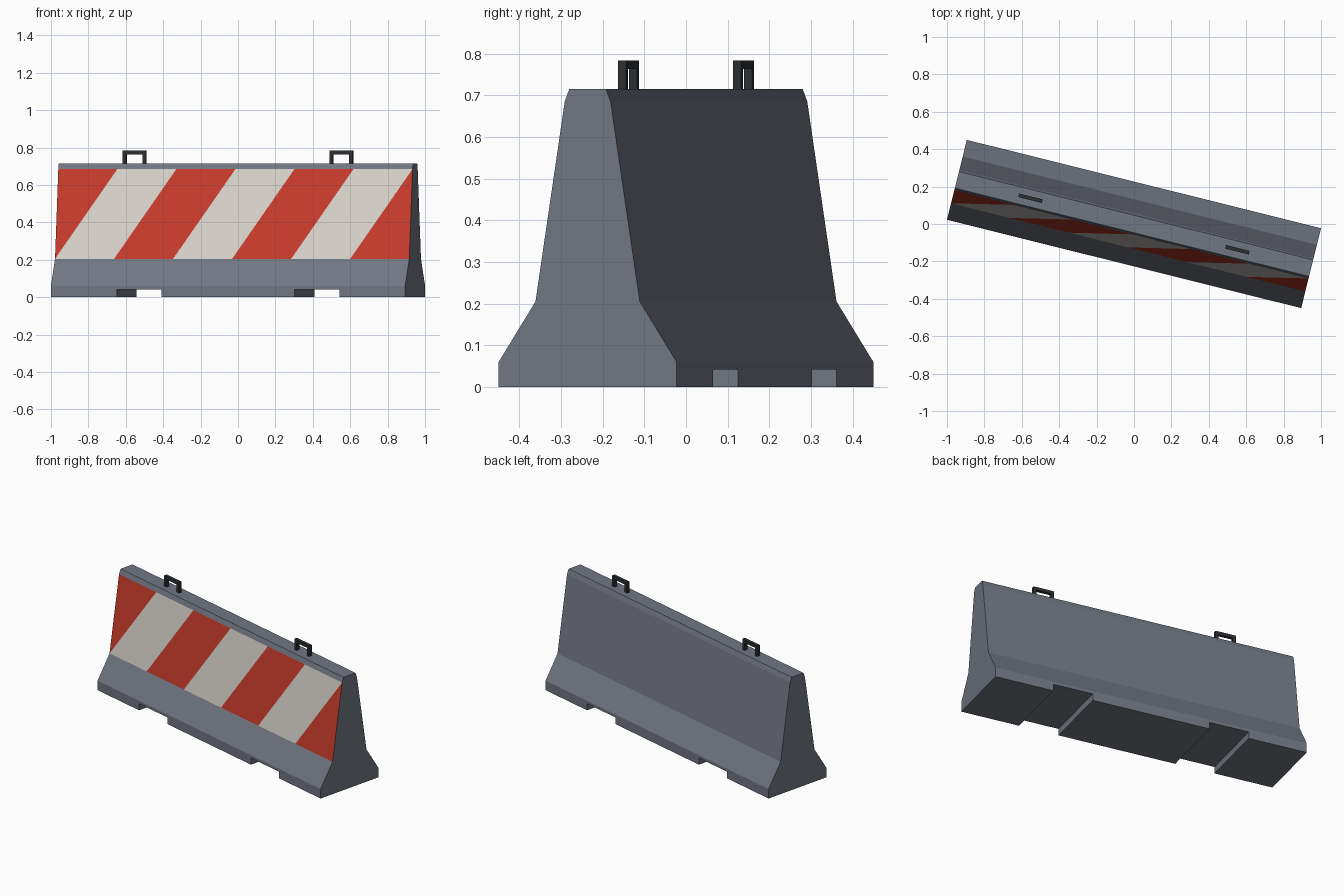
import bpy, bmesh, math
from mathutils import Vector, Matrix

if "Cube" in bpy.data.objects:
    bpy.data.objects.remove(bpy.data.objects["Cube"])

L = 1.952                      # barrier length
YAW = Matrix.Rotation(math.radians(-14), 4, 'Z')
Z0, Z1 = 0.205, 0.685          # striped band, bottom and top
STEP = L / 6                   # stripe width


def material(name, rgb):
    m = bpy.data.materials.new(name)
    m.diffuse_color = (*rgb, 1)
    m.use_nodes = True
    m.node_tree.nodes["Principled BSDF"].inputs["Base Color"].default_value = m.diffuse_color
    return m


def prism(points, vec):
    """Closed outline swept along vec."""
    bm = bmesh.new()
    face = bm.faces.new([bm.verts.new(p) for p in points])
    res = bmesh.ops.extrude_face_region(bm, geom=[face], use_keep_orig=True)
    verts = [g for g in res['geom'] if isinstance(g, bmesh.types.BMVert)]
    bmesh.ops.translate(bm, verts=verts, vec=vec)
    bmesh.ops.recalc_face_normals(bm, faces=bm.faces)
    return bm


def make_object(name, bm, mats=()):
    me = bpy.data.meshes.new(name)
    bm.to_mesh(me)
    bm.free()
    for m in mats:
        me.materials.append(m)
    ob = bpy.data.objects.new(name, me)
    bpy.context.collection.objects.link(ob)
    ob.matrix_world = YAW
    return ob


concrete = material("concrete", (0.165, 0.18, 0.22))
red = material("red_paint", (0.58, 0.045, 0.024))
white = material("white_paint", (0.70, 0.66, 0.61))
steel = material("dark_steel", (0.025, 0.028, 0.031))

# Barrier body: mirrored half profile swept along its length
half = [(0.22, 0), (0.22, 0.06), (0.129, Z0), (0.0567, Z1), (0.0455, 0.715)]
outline = half + [(-y, z) for y, z in reversed(half)]
bm = prism([(-L / 2, y, z) for y, z in outline], (L, 0, 0))

# Diagonal warning stripes cut into the upper front face
band = next(f for f in bm.faces
            if f.normal.y < -0.9 and Z0 < f.calc_center_median().z < Z1)
band.material_index = 1
for k in range(6):
    faces = [f for f in bm.faces if f.material_index == 1]
    geom = set(faces)
    for f in faces:
        geom.update(f.edges, f.verts)
    bmesh.ops.bisect_plane(bm, geom=list(geom), dist=1e-4,
                           plane_co=(-L / 2 + k * STEP, 0, Z0),
                           plane_no=(Z1 - Z0, 0, -STEP))
for f in [f for f in bm.faces if f.material_index == 1]:
    c = sum((v.co for v in f.verts), Vector()) / len(f.verts)
    s = (c.x + L / 2) / STEP - (c.z - Z0) / (Z1 - Z0)
    f.material_index = 2 if math.floor(s) % 2 == 0 else 1
body = make_object("barrier_body", bm, (concrete, red, white))

# Forklift slots through the base
for x in (-0.4895, 0.4895):
    a, b = x - 0.1235, x + 0.1235
    cutter = make_object("slot_cutter", prism(
        [(a, -0.4, -0.1), (b, -0.4, -0.1), (b, -0.4, 0.042), (a, -0.4, 0.042)],
        (0, 0.8, 0)), (concrete,))
    cutter.hide_render = True
    mod = body.modifiers.new("slot", 'BOOLEAN')
    mod.operation = 'DIFFERENCE'
    mod.solver = 'EXACT'
    mod.object = cutter
    bpy.context.view_layer.update()
    bpy.context.view_layer.objects.active = body
    bpy.ops.object.modifier_apply(modifier=mod.name)
    bpy.data.objects.remove(cutter)

# Lifting handles: square-section staples on top
W, T, TOP, LOW = 0.0645, 0.0195, 0.783, 0.705
for side, x in (("left", -0.57), ("right", 0.57)):
    staple = [(-W, LOW), (-W, TOP), (W, TOP), (W, LOW), (W - T, LOW),
              (W - T, TOP - T), (T - W, TOP - T), (T - W, LOW)]
    make_object(side + "_lifting_handle", prism(
        [(x + u, -T / 2, z) for u, z in staple], (0, T, 0)), (steel,))
